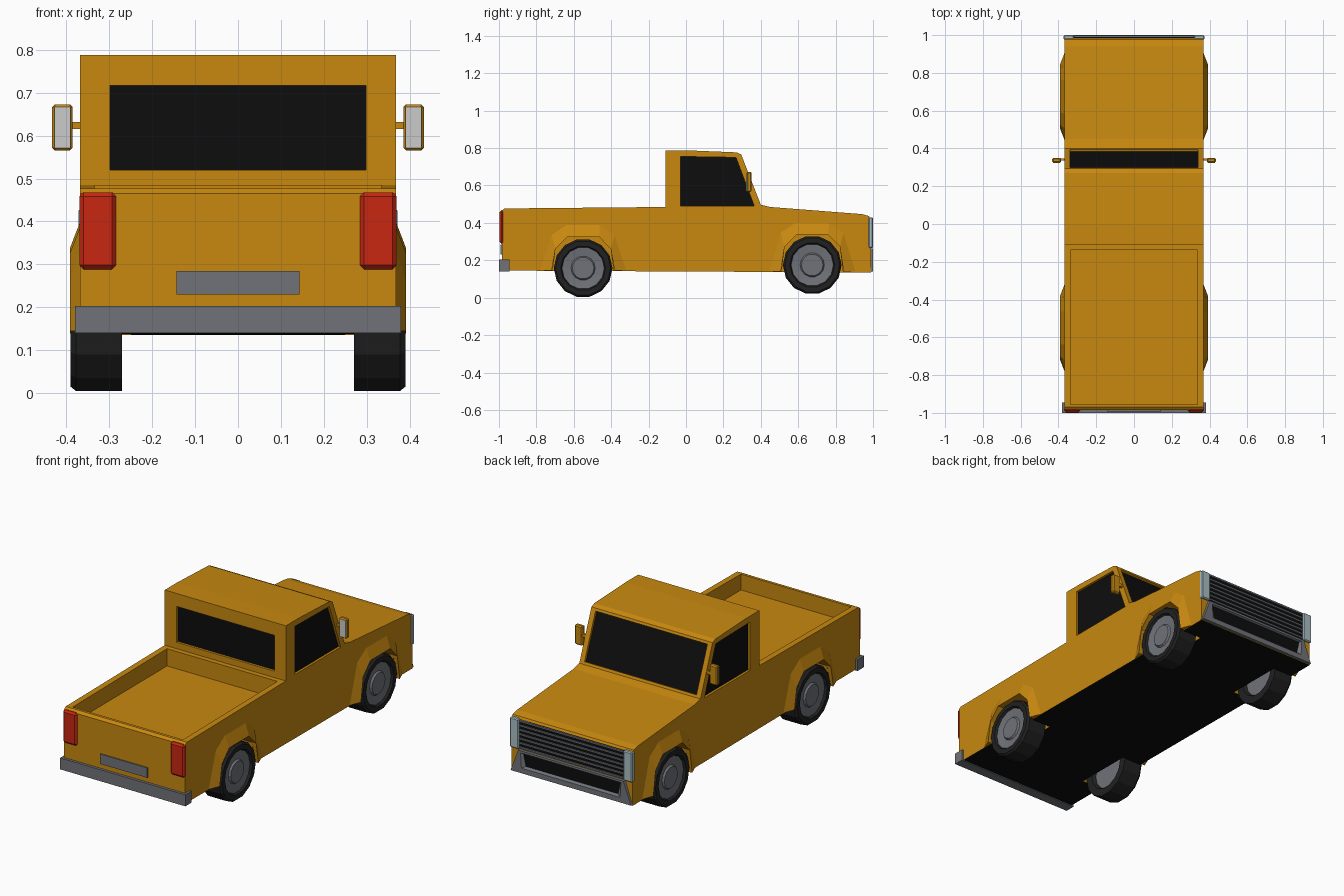
import bpy, bmesh, math
from mathutils import Vector

if "Cube" in bpy.data.objects:
    bpy.data.objects.remove(bpy.data.objects["Cube"])


def mat(name, r, g, b):
    m = bpy.data.materials.new(name)
    m.diffuse_color = (r, g, b, 1)
    m.use_nodes = True
    m.node_tree.nodes["Principled BSDF"].inputs["Base Color"].default_value = m.diffuse_color
    return m


ORANGE = mat("orange_paint", 0.58, 0.25, 0.005)
BLACK = mat("black", 0.004, 0.004, 0.004)
RUBBER = mat("rubber", 0.015, 0.015, 0.015)
RED = mat("red_lens", 0.58, 0.02, 0.006)
LENS = mat("pale_lens", 0.4, 0.52, 0.56)
STEEL = mat("steel", 0.16, 0.17, 0.19)


def finish(name, bm, *mats):
    bmesh.ops.recalc_face_normals(bm, faces=bm.faces)
    me = bpy.data.meshes.new(name)
    bm.to_mesh(me)
    bm.free()
    for m in mats:
        me.materials.append(m)
    ob = bpy.data.objects.new(name, me)
    bpy.context.collection.objects.link(ob)
    return ob


def prism(name, pts, vec, m):
    """Extrude a flat polygon of 3D points along vec."""
    bm = bmesh.new()
    f = bm.faces.new([bm.verts.new(p) for p in pts])
    r = bmesh.ops.extrude_face_region(bm, geom=[f])
    bmesh.ops.translate(bm, vec=vec, verts=[v for v in r["geom"] if isinstance(v, bmesh.types.BMVert)])
    return finish(name, bm, m)


def box(name, x, y, z, m, bevel=0):
    pts = [(x[0], y[0], z[0]), (x[1], y[0], z[0]), (x[1], y[1], z[0]), (x[0], y[1], z[0])]
    ob = prism(name, pts, (0, 0, z[1] - z[0]), m)
    if bevel:
        b = ob.modifiers.new("bevel", 'BEVEL')
        b.width, b.segments = bevel, 1
    return ob


def side_pts(x, yz):
    return [(x, y, z) for y, z in yz]


# Body shell from its side profile
profile = [(-0.985, 0.145), (-0.985, 0.465), (-0.97, 0.477), (-0.11, 0.485), (-0.11, 0.788),
           (0.0, 0.788), (0.27, 0.777), (0.295, 0.766), (0.40, 0.497), (0.45, 0.485),
           (0.94, 0.447), (0.978, 0.437), (0.988, 0.42), (0.988, 0.135)]
body = prism("body", side_pts(-0.368, profile), (0.736, 0, 0), ORANGE)
cutters = [box("bed_cutter", (-0.335, 0.335), (-0.955, -0.137), (0.39, 0.6), ORANGE)]


# Windows: a recess cut in the body and a dark pane at its floor
def window(name, pts, n):
    pts, n = [Vector(p) for p in pts], Vector(n)
    cutters.append(prism(name + "_cutter", [p - n * 0.015 for p in pts], n * 0.06, ORANGE))
    prism(name, [p - n * 0.03 for p in pts], n * 0.017, BLACK)


window("rear_window", [(-0.298, -0.11, 0.52), (0.298, -0.11, 0.52),
                       (0.298, -0.11, 0.717), (-0.298, -0.11, 0.717)], (0, -1, 0))
low, high = Vector((0, 0.40, 0.497)), Vector((0, 0.295, 0.766))
a, b, wx = low.lerp(high, 0.05), low.lerp(high, 0.95), Vector((0.34, 0, 0))
window("windshield", [a - wx, a + wx, b + wx, b - wx], Vector((0, 0.269, 0.105)).normalized())
for s in (-1, 1):
    window("side_window", side_pts(s * 0.368, [(-0.03, 0.49), (0.365, 0.49), (0.267, 0.75), (-0.03, 0.755)]),
           (s, 0, 0))

# Wheel arches with flared fenders
OUT = [(-0.235, 0.145), (-0.17, 0.34), (-0.09, 0.393), (0.09, 0.393), (0.17, 0.34), (0.235, 0.145)]
INN = [(-0.168, 0.145), (-0.148, 0.26), (-0.085, 0.325), (0.085, 0.325), (0.148, 0.26), (0.168, 0.145)]
AXLES = [("rear", -0.55, 0.158, 0), ("front", 0.675, 0.175, 0.012)]


def arch(offsets, y, lift):
    return [(y + dy, z + (lift if z > 0.2 else -lift / 2)) for dy, z in offsets]


def fender(name, s, y, lift):
    bm = bmesh.new()
    o, i = arch(OUT, y, lift), arch(INN, y, lift)
    rows = [[bm.verts.new(p) for p in side_pts(s * x, r)]
            for x, r in ((0.366, o), (0.392, i), (0.366, i))]
    for r0, r1 in ((0, 1), (1, 2), (2, 0)):
        for k in range(5):
            bm.faces.new((rows[r0][k], rows[r0][k + 1], rows[r1][k + 1], rows[r1][k]))
    for k in (0, 5):
        bm.faces.new([r[k] for r in rows])
    return finish(name, bm, ORANGE)


# Wheels: a lathed 14-sided profile of (x, radius, material)
WHEEL = [(0.29, 0, 1), (0.29, 0.105, 0), (0.27, 0.115, 0), (0.27, 0.157, 0), (0.378, 0.157, 0),
         (0.39, 0.147, 0), (0.39, 0.12, 0), (0.378, 0.113, 1), (0.372, 0.065, 1), (0.382, 0.058, 1), (0.382, 0, 1)]


def wheel(name, s, y, z, n=14):
    bm = bmesh.new()
    rings = []
    for x, r, _ in WHEEL:
        ang = [2 * math.pi * (k + 0.5) / n for k in range(n)] if r else [0]
        rings.append([bm.verts.new((s * x, y + r * math.sin(t), z - r * math.cos(t))) for t in ang])
    for j in range(len(rings) - 1):
        p, q = rings[j], rings[j + 1]
        for k in range(n):
            vs = [p[k % len(p)], p[(k + 1) % len(p)], q[(k + 1) % len(q)], q[k % len(q)]]
            bm.faces.new(list(dict.fromkeys(vs))).material_index = WHEEL[j][2]
    finish(name, bm, RUBBER, STEEL)


for label, y, z, lift in AXLES:
    for s in (-1, 1):
        inner = arch(INN, y, lift)
        inner[0], inner[-1] = (inner[0][0], 0.1), (inner[-1][0], 0.1)
        cutters.append(prism("arch_cutter", side_pts(s * 0.25, inner), (s * 0.2, 0, 0), ORANGE))
        fender(label + "_fender", s, y, lift)
        wheel(label + "_wheel", s, y, z)

# Cut the body, then paint its underside black
for c in cutters:
    m = body.modifiers.new("cut", 'BOOLEAN')
    m.operation, m.solver, m.object = 'DIFFERENCE', 'EXACT', c
bpy.context.view_layer.update()
cut = bpy.data.meshes.new_from_object(body.evaluated_get(bpy.context.evaluated_depsgraph_get()))
body.modifiers.clear()
body.data = cut
cut.materials.clear()
cut.materials.append(ORANGE)
cut.materials.append(BLACK)
for p in cut.polygons:
    p.material_index = 1 if p.normal.z < -0.9 and p.center.z < 0.2 else 0
for c in cutters:
    bpy.data.objects.remove(c)

# Tail: bumper, plate and lights
box("rear_bumper", (-0.38, 0.38), (-1.0, -0.945), (0.14, 0.203), STEEL)
box("rear_plate", (-0.143, 0.143), (-0.992, -0.98), (0.23, 0.284), STEEL)

# Nose: grille with bars, and a trapezoid bumper frame around a dark intake
box("grille_back", (-0.32, 0.32), (0.97, 0.99), (0.268, 0.425), BLACK)
for k in range(7):
    z = 0.272 + k * 0.024
    box("grille_bar", (-0.315, 0.315), (0.98, 0.997), (z, z + 0.009), STEEL)


def trapezoid(y, top, bottom):
    return [(-bottom[0], y, bottom[1]), (bottom[0], y, bottom[1]), (top[0], y, top[1]), (-top[0], y, top[1])]


bm = bmesh.new()
loops = [[bm.verts.new(p) for p in t] for t in (
    trapezoid(0.98, (0.325, 0.265), (0.37, 0.137)), trapezoid(1.0, (0.32, 0.262), (0.366, 0.14)),
    trapezoid(1.0, (0.305, 0.25), (0.30, 0.168)), trapezoid(0.989, (0.295, 0.245), (0.28, 0.178)))]
for p, q in zip(loops, loops[1:]):
    for k in range(4):
        bm.faces.new((p[k], p[k - 1], q[k - 1], q[k]))
bm.faces.new(loops[-1]).material_index = 1
finish("front_bumper", bm, STEEL, BLACK)

# Lights and mirrors on both sides
for s in (-1, 1):
    def span(u, v):
        return sorted((s * u, s * v))
    box("tail_light", span(0.284, 0.37), (-0.997, -0.97), (0.288, 0.468), RED, 0.01)
    box("headlight", span(0.318, 0.372), (0.975, 1.0), (0.266, 0.43), LENS, 0.005)
    box("mirror_arm", span(0.355, 0.39), (0.335, 0.347), (0.615, 0.632), ORANGE)
    box("mirror_housing", span(0.386, 0.433), (0.325, 0.35), (0.565, 0.673), ORANGE, 0.006)
    box("mirror_glass", span(0.391, 0.428), (0.322, 0.33), (0.571, 0.667), None)
